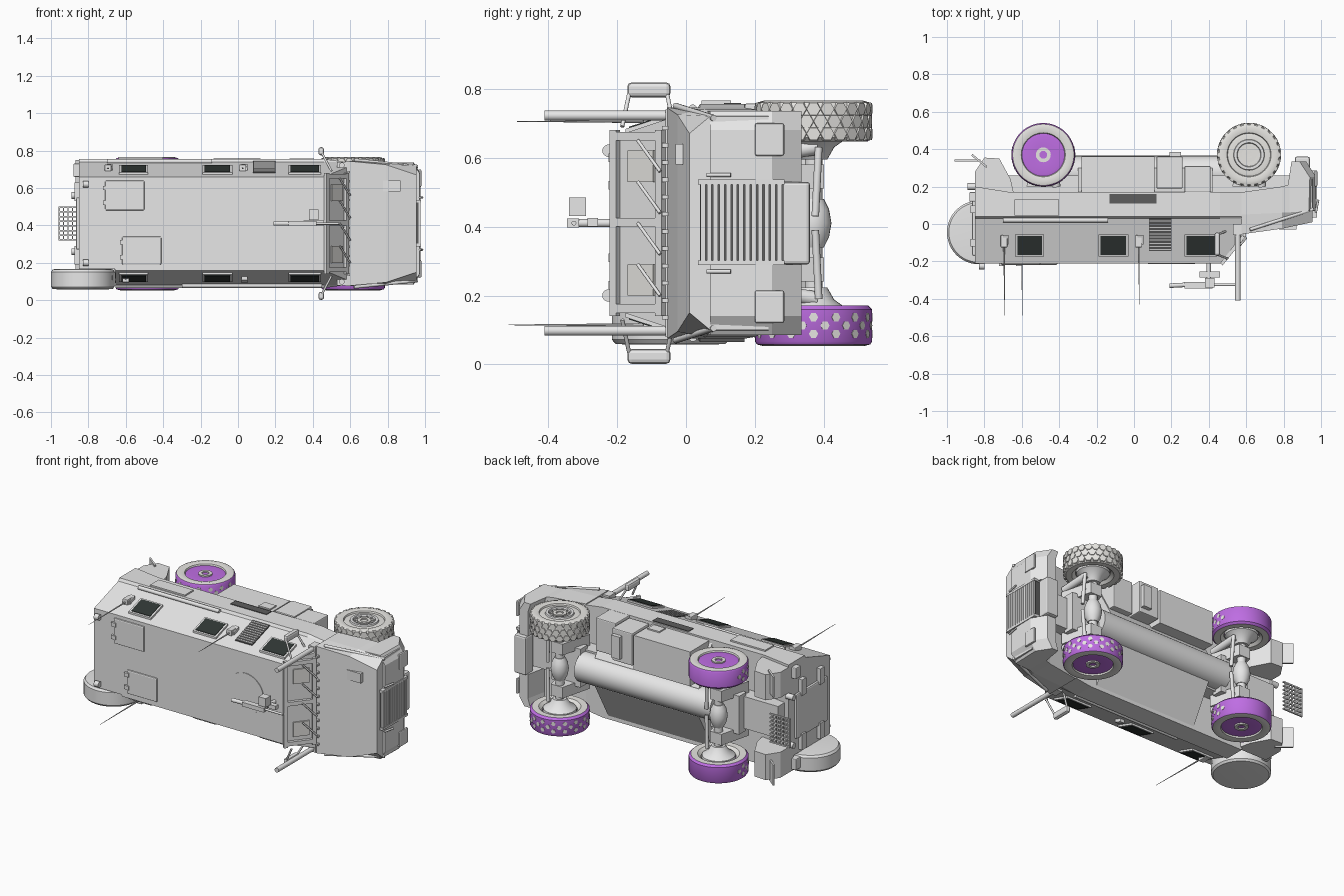
import bpy, bmesh, math
from mathutils import Vector

if "Cube" in bpy.data.objects:
    bpy.data.objects.remove(bpy.data.objects["Cube"])

ZC = 0.41  # lateral centre: the truck lies on its side, roof toward -y, nose toward +x


def material(name, rgb):
    m = bpy.data.materials.new(name)
    m.diffuse_color = (*rgb, 1)
    m.use_nodes = True
    m.node_tree.nodes["Principled BSDF"].inputs["Base Color"].default_value = m.diffuse_color
    return m


GREY = material("hull grey", (0.80, 0.80, 0.80))
RUBBER = material("tyre grey", (0.83, 0.82, 0.79))
PURPLE = material("wheel purple", (0.52, 0.155, 0.77))
DARK = material("dark grey", (0.11, 0.11, 0.11))
GLASS = material("window glass", (0.03, 0.038, 0.035))


def finish(name, bm, mat, smooth=False):
    bmesh.ops.recalc_face_normals(bm, faces=bm.faces)
    me = bpy.data.meshes.new(name)
    bm.to_mesh(me)
    bm.free()
    ob = bpy.data.objects.new(name, me)
    bpy.context.collection.objects.link(ob)
    me.materials.append(mat)
    if smooth:
        bpy.ops.object.select_all(action='DESELECT')
        ob.select_set(True)
        bpy.context.view_layer.objects.active = ob
        bpy.ops.object.shade_smooth_by_angle(angle=math.radians(35))
    return ob


def loft(name, rings, mat, caps=True, closed=False, smooth=False):
    bm = bmesh.new()
    vs = [[bm.verts.new(p) for p in ring] for ring in rings]
    n = len(vs[0])
    pairs = list(zip(vs, vs[1:])) + ([(vs[-1], vs[0])] if closed else [])
    for a, b in pairs:
        for i in range(n):
            bm.faces.new((a[i], a[(i + 1) % n], b[(i + 1) % n], b[i]))
    if caps:
        bm.faces.new(vs[0])
        bm.faces.new(vs[-1])
    return finish(name, bm, mat, smooth)


def box(name, x, y, z, mat=GREY, bevel=0):
    ring = lambda xx: [(xx, y[0], z[0]), (xx, y[1], z[0]), (xx, y[1], z[1]), (xx, y[0], z[1])]
    ob = loft(name, [ring(x[0]), ring(x[1])], mat)
    if bevel:
        b = ob.modifiers.new("bevel", 'BEVEL')
        b.width, b.segments = bevel, 2
    return ob


def tube(name, p, q, r, mat=GREY, r2=None, n=14):
    p, q = Vector(p), Vector(q)
    rot = (q - p).to_track_quat('Z', 'Y')
    ring = lambda c, rr: [c + rot @ Vector((rr * math.cos(k * math.tau / n), rr * math.sin(k * math.tau / n), 0)) for k in range(n)]
    return loft(name, [ring(p, r), ring(q, r if r2 is None else r2)], mat, smooth=True)


def lathe(name, prof, cx, cy, zmid, s, mat, caps=True, closed=False, n=48):
    rings = [[(cx + r * math.cos(k * math.tau / n), cy + r * math.sin(k * math.tau / n), zmid + s * z) for k in range(n)] for r, z in prof]
    return loft(name, rings, mat, caps, closed, True)


def side_half(y):
    return 0.345 if y > 0.035 else 0.25 + (y + 0.21) / 0.24 * 0.078


def side_panel(name, x, y, t, mat=GREY, d=0.009, sides=(1, -1)):
    # plate lying on the sloped flank, t proud of the surface
    for s in sides:
        ring = lambda xx: [(xx, yy, ZC + s * (side_half(yy) + o)) for yy, o in ((y[0], t - d), (y[1], t - d), (y[1], t), (y[0], t))]
        loft(name, [ring(x[0]), ring(x[1])], mat)


# main hull: sections (x, roof y, roof half width, shoulder y, shoulder half width, bottom y, low-side limit)
secs = [(-0.85, -0.21, .25, .03, .328, .20, .24), (-0.66, -0.21, .25, .03, .328, .17, .24),
        (-0.655, -0.21, .25, .03, .328, .17, 1), (0.46, -0.21, .25, .03, .328, .17, 1),
        (0.58, -0.06, .300, .03, .328, .17, 1)]
hood = [(0.575, -0.055, .335, .05, .335, .17, 1), (0.79, -0.025, .315, .06, .33, .20, 1),
        (0.955, 0.01, .26, .07, .31, .24, 1)]


def hull_ring(x, yr, hr, ym, hm, yb, lim):
    half = [(yr, hr), (ym, hm), (ym + .01, hm + .017 if x < .575 else hm), (yb, hm + .017 if x < .575 else hm)]
    return [(x, y, ZC + h) for y, h in half] + [(x, y, ZC - min(h, lim)) for y, h in reversed(half)]


loft("body_hull", [hull_ring(*s) for s in secs], GREY)
loft("engine_hood", [hull_ring(*s) for s in hood], GREY)

# belly with flat sloped flanks and a round keel tube
belly = [(.16, .34), (.30, .09), (.30, -.09), (.16, -.34)]
loft("belly", [[(x, y, ZC + h) for y, h in belly] for x in (-0.30, 0.42)], GREY)
tube("keel_tube", (-0.42, .275, ZC), (0.52, .275, ZC), .09, n=32)
box("chassis_spine", (-0.82, 0.93), (0.15, 0.26), (0.31, 0.51))

# storage boxes along the upper flank
box("storage_box", (-0.28, 0.11), (0.16, 0.36), (0.53, 0.745))
box("storage_box", (0.12, 0.26), (0.19, 0.36), (0.55, 0.752), bevel=.006)
box("storage_box", (0.27, 0.41), (0.17, 0.31), (0.55, 0.757), bevel=.006)
box("box_step", (0.19, 0.25), (0.35, 0.385), (0.58, 0.72))
box("box_lid", (0.01, 0.09), (0.19, 0.25), (0.74, 0.753))
side_panel("side_recess", (-0.13, 0.12), (0.11, 0.16), .004, DARK, sides=(1,))

# rear corner blocks, flaps, step and rear door
for s in (1, -1):
    zz = lambda a, b: tuple(sorted((ZC + s * a, ZC + s * b)))
    ring = lambda h: [(-0.85, .15, ZC + s * h), (-0.64, .15, ZC + s * h), (-0.66, .24, ZC + s * h), (-0.72, .35, ZC + s * h), (-0.80, .355, ZC + s * h), (-0.85, .28, ZC + s * h)]
    loft("rear_corner", [ring(.17), ring(.33)], GREY)
    loft("mud_flap", [[(-0.87, .365, ZC + s * h), (-0.79, .30, ZC + s * h), (-0.785, .31, ZC + s * h), (-0.865, .375, ZC + s * h)] for h in (.21, .34)], GREY)
    box("rear_lamp", (-0.88, -0.84), (.12, .17), zz(.25, .32), bevel=.005)
    box("rear_hinge", (-0.875, -0.84), (-.12, -.08), zz(.12, .22))
    box("rear_hinge", (-0.875, -0.84), (.06, .10), zz(.12, .22))
    tube("lifting_eye", (-0.83, -.225, ZC + s * .21), (-0.80, -.225, ZC + s * .21), .018)
    tube("tow_hook", (-0.89, .20, ZC + s * .15), (-0.84, .20, ZC + s * .15), .018)
box("rear_door", (-0.865, -0.845), (-.17, .14), (.27, .55), bevel=.008)
for i in range(8):
    box("step_bar", (-0.96, -0.82), (.335, .345), (.318 + i * .025, .326 + i * .025))
for i in range(6):
    box("step_rail", (-0.96 + i * .024, -0.953 + i * .024), (.335, .345), (.318, .50))

# flank windows with frames, vents and trim
for x0, x1 in ((-0.635, -0.48), (-0.19, -0.03), (0.27, 0.445)):
    side_panel("window_frame", (x0, x1), (-0.175, -0.055), .012, d=.02)
    side_panel("window_glass", (x0 + .012, x1 - .012), (-0.166, -0.065), .015, GLASS)
side_panel("vent_base", (0.08, 0.20), (-0.145, 0.03), .005, DARK, sides=(1,))
for i in range(10):
    side_panel("vent_slat", (0.083, 0.197), (-.140 + i * .017, -.135 + i * .017), .009, sides=(1,))
side_panel("flank_panel", (-0.64, -0.40), (0.045, 0.13), .010, sides=(1,))
tube("side_rail", (-0.70, 0.02, 0.742), (-0.14, 0.02, 0.742), .012)
tube("side_rail", (-0.30, 0.02, 0.078), (0.45, 0.02, 0.078), .012)
for x in (-0.70, 0.02):
    side_panel("flank_step", (x, x + .03), (-.11, -.06), .02, d=.025)

# roof hatches and turret ring
for x, z in (((-0.71, -0.50), (.48, .64)), ((-0.62, -0.41), (.19, .34))):
    box("roof_hatch", x, (-0.219, -0.205), z, bevel=.012)
    for k in (.04, .12):
        box("hatch_hinge", (x[0] - .012, x[0] + .02), (-0.225, -0.21), (z[0] + k - .012, z[0] + k + .012))
tube("turret_disc", (0.20, -0.205, ZC), (0.20, -0.214, ZC), .125, n=40)
# roof gun on its pedestal
tube("gun_pedestal", (0.40, -0.20, ZC), (0.40, -0.31, ZC), .012)
box("gun_cradle", (0.35, 0.46), (-.285, -.255), (.40, .425))
box("gun_receiver", (0.27, 0.42), (-.345, -.31), (.397, .423))
tube("gun_barrel", (0.42, -.325, ZC), (0.54, -.325, ZC), .007)
tube("gun_stock", (0.19, -.33, ZC), (0.28, -.325, ZC), .012)
box("ammo_box", (0.38, 0.43), (-.34, -.29), (.43, .485))


# windscreen: two frames on the sloped front, with seat shapes
def screen(name, a, b, z0, z1, t, mat):
    p = [(0.46 + .12 * k, -0.21 + .15 * k) for k in (a, b)]
    n = Vector((.15, -.12)).normalized()
    rings = [[(p[0][0], p[0][1], z), (p[1][0], p[1][1], z), (p[1][0] + n.x * t, p[1][1] + n.y * t, z), (p[0][0] + n.x * t, p[0][1] + n.y * t, z)] for z in (z0, z1)]
    loft(name, rings, mat)


for k0, k1 in ((0, .12), (.88, 1)):
    screen("screen_rail", k0, k1, .14, .68, .018, GREY)
for z in (.15, .40, .65):
    screen("screen_post", 0, 1, z, z + .025, .018, GREY)
for z in (.20, .53):
    screen("seat_shape", .30, .80, z, z + .09, .008, RUBBER)
for i in range(4):
    z = .20 + i * .12
    tube("wiper_bar", (0.60, -0.075, z), (0.545, -0.14, z + .09), .005)
for i in range(12):
    box("cowl_bolt", (.585, .60), (-.07, -.05), (.13 + i * .05, .142 + i * .05))

# nose: front fenders, grille, lamp plates and bumper
for s in (1, -1):
    zz = lambda a, b: tuple(sorted((ZC + s * a, ZC + s * b)))
    ring = lambda h, c: [(0.80, .06, ZC + s * h), (0.97 - c, .07, ZC + s * h), (0.975 - c, .25, ZC + s * h), (0.92 - c, .335, ZC + s * h), (0.86 - c / 2, .335, ZC + s * h)]
    loft("front_fender", [ring(.12, 0), ring(.27, 0), ring(.325, .035)], GREY)
    box("lamp_plate", (0.965, 0.980), (.20, .285), zz(.195, .29), bevel=.006)
    tube("hood_handle", (0.972, .06, ZC + s * .14), (0.985, .13, ZC + s * .14), .006)
    tube("corner_bar", (0.62, -.03, ZC + s * .34), (0.96, .08, ZC + s * .305), .009)
    # roof poles, mirrors and aerials
    tube("roof_pole", (0.555, 0.0, ZC + s * .312), (0.555, -0.41, ZC + s * .312), .0145)
    box("pole_bracket", (0.53, 0.58), (-.06, .0), zz(.28, .33))
    box("mirror", (0.43, 0.46), (-.17, -.045), zz(.365, .408), bevel=.012)
    for y in (-.185, -.035):
        tube("mirror_arm", (0.50, y, ZC + s * .28), (0.45, y + (.02 if y < -.1 else -.02), ZC + s * .375), .006)
    for x, y in ((-0.695, -.49), (0.025, -.43)) if s > 0 else ((-0.60, -.515),):
        box("aerial_base", (x - .018, x + .018), (-.125, -.06), zz(.28, .315), bevel=.004)
        tube("aerial", (x, -.10, ZC + s * .295), (x + .004, y, ZC + s * .295), .005, r2=.001, n=8)
box("grille_back", (0.93, 0.966), (.04, .28), (.295, .53), DARK)
for i in range(13):
    box("grille_slat", (0.955, 0.976), (.042 + i * .0185, .056 + i * .0185), (.30, .525))
for z in (.288, .522):
    box("grille_side", (0.93, 0.978), (.035, .285), (z, z + .014))
box("bumper", (0.86, 0.94), (.28, .36), (.29, .53), bevel=.01)
box("hood_panel", (0.775, 0.87), (-.03, .0), (.58, .64))

# wheels: (x, centre z, outward side, painted purple)
WY, R = 0.37, 0.17
for x, zc, s, painted in ((0.615, .705, 1, False), (0.615, .113, -1, True), (-0.485, .705, 1, True), (-0.485, .113, -1, True)):
    tread, disc = (PURPLE, PURPLE) if painted else (RUBBER, RUBBER)
    rt = R if painted else R - .004
    lathe("tyre_tread", [(rt - .012, -.058), (rt, -.046), (rt, .046), (rt - .006, .055)], x, WY, zc, s, tread, caps=False)
    lathe("tyre_sidewall", [(rt - .006, .0548), (.145, .060), (.118, .054), (.110, .035), (.10, -.04), (.12, -.057), (rt - .012, -.0578)], x, WY, zc, s, RUBBER, caps=False)
    lathe("wheel_disc", [(.11, -.02), (.115, .045), (.10, .048), (.045, .044)], x, WY, zc, s, disc)
    lathe("hub_ring", [(.040, .03), (.040, .052), (.021, .052), (.021, .03)], x, WY, zc, s, RUBBER, caps=False, closed=True, n=20)
    lathe("brake_drum", [(.10, .0), (.095, -.05), (.06, -.075), (.04, -.11)], x, WY, zc, s, GREY, n=28)
    if not painted:
        lathe("rim_ring", [(.085, .04), (.08, .056), (.065, .056), (.06, .04)], x, WY, zc, s, GREY)
        for k in range(10):
            a = k * math.tau / 10
            c = Vector((x + .053 * math.cos(a), WY + .053 * math.sin(a), zc + .04))
            tube("wheel_nut", c, c + Vector((0, 0, .012)), .006, n=6)
    # studs or tread blocks around the tyre
    n = 16 if painted else 26
    for k in range(n):
        for j in (-1, 0, 1):
            a = (k + (.5 if j == 0 else 0)) * math.tau / n
            if painted and x < 0 and math.sin(a) > .2:
                continue
            d = Vector((math.cos(a), math.sin(a), 0))
            c = Vector((x, WY, zc + j * (.024 if painted else .036)))
            if painted:
                tube("tread_stud", c + d * (R - .005), c + d * (R + .001), .0135, RUBBER, n=6)
            else:
                tube("tread_block", c + d * (R - .012), c + d * R, .023, RUBBER, .020, n=6)

# spare wheel on the rear corner
lathe("spare_wheel", [(.13, -.054), (.16, -.052), (.17, -.04), (.17, .04), (.16, .053), (.14, .055)], -0.83, -0.045, .112, 1, GREY)

# axles with differential, hanger brackets, dampers and links
for x in (0.615, -0.485):
    tube("axle", (x, WY, .15), (x, WY, .67), .026)
    lathe("differential", [(.03, -.07), (.045, -.04), (.052, 0), (.045, .04), (.03, .07)], x, WY, ZC, 1, GREY, n=24)
    for s in (1, -1):
        loft("axle_bracket", [[(x - .09, .20, z), (x + .09, .20, z), (x + .04, .40, z), (x - .04, .40, z)] for z in (ZC + s * .10, ZC + s * .17)], GREY)
        tube("damper", (x + .07, .20, ZC + s * .19), (x + .05, .38, ZC + s * .22), .022)
        tube("steering_link", (x + .08, .375, ZC + s * .02), (x + .07, .385, ZC + s * .22), .011)
    box("axle_plate", (x - .10, x + .10), (.24, .31), (ZC - .12, ZC + .12))
